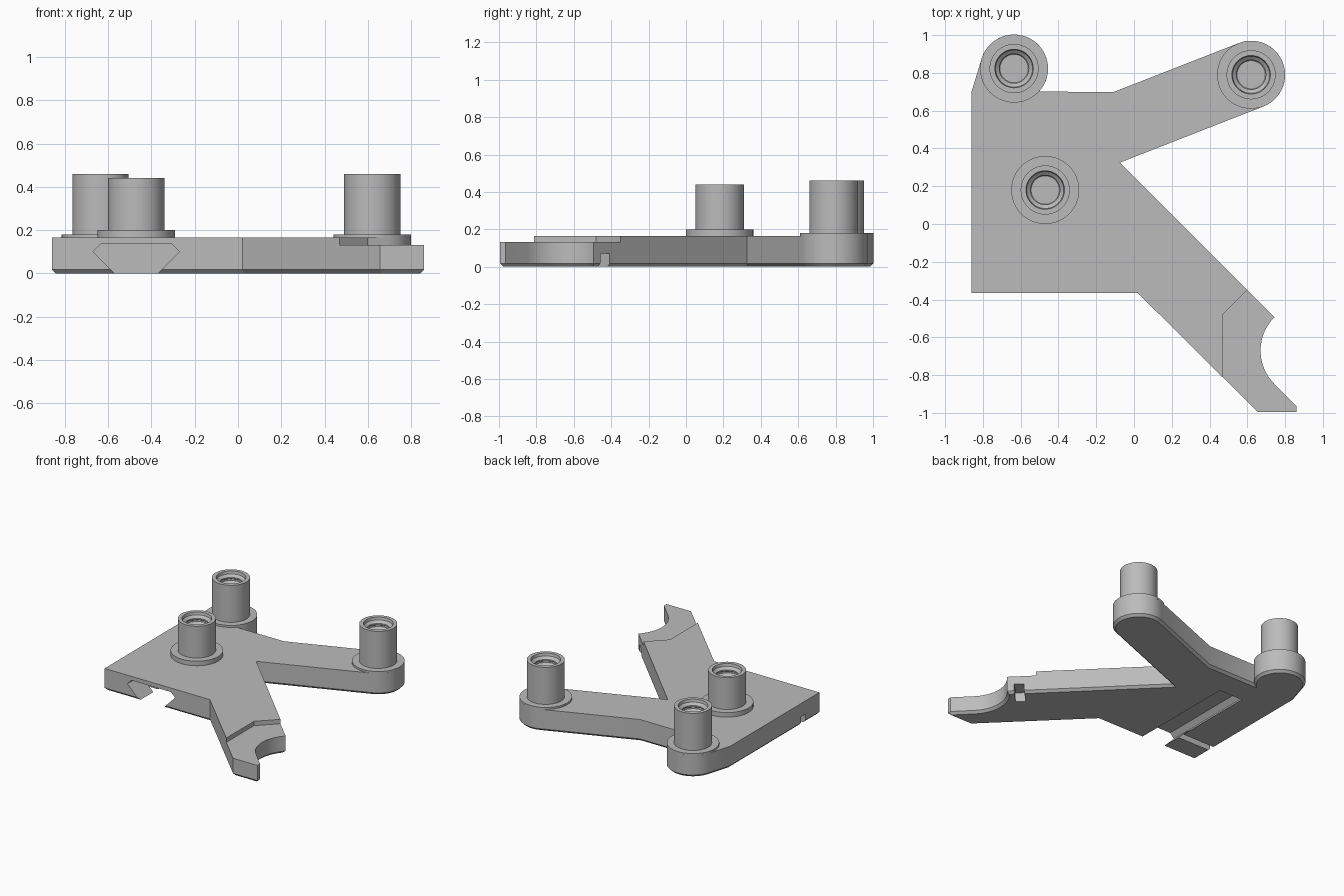
import bpy, bmesh, math
from mathutils import Matrix, Vector

if "Cube" in bpy.data.objects:
    bpy.data.objects.remove(bpy.data.objects["Cube"])

grey = bpy.data.materials.new("matte grey")
grey.diffuse_color = (0.5, 0.5, 0.5, 1)
grey.use_nodes = True
grey.node_tree.nodes["Principled BSDF"].inputs["Base Color"].default_value = grey.diffuse_color


def make_object(name, bm):
    bmesh.ops.recalc_face_normals(bm, faces=bm.faces[:])
    mesh = bpy.data.meshes.new(name)
    bm.to_mesh(mesh)
    bm.free()
    mesh.materials.append(grey)
    ob = bpy.data.objects.new(name, mesh)
    bpy.context.collection.objects.link(ob)
    return ob


def arc(cx, cy, r, a0, a1, n):
    angles = [math.radians(a0 + (a1 - a0) * i / n) for i in range(n + 1)]
    return [(cx + r * math.cos(a), cy + r * math.sin(a)) for a in angles]


def prism(name, pts, z0, z1, chamfer=0):
    """Extrude an outline upward, with an optional chamfer round the bottom."""
    bm = bmesh.new()
    base = bm.faces.new([bm.verts.new((x, y, z0)) for x, y in pts])
    rim = base.edges[:]
    top = bmesh.ops.extrude_face_region(bm, geom=[base], use_keep_orig=True)["geom"]
    bmesh.ops.translate(bm, vec=(0, 0, z1 - z0),
                        verts=[v for v in top if isinstance(v, bmesh.types.BMVert)])
    bmesh.ops.recalc_face_normals(bm, faces=bm.faces[:])
    if chamfer:
        bmesh.ops.bevel(bm, geom=rim, offset=chamfer, segments=1, affect='EDGES')
    return make_object(name, bm)


def cut(target, cutter):
    cutter.hide_render = True
    mod = target.modifiers.new("cut", 'BOOLEAN')
    mod.operation, mod.solver, mod.object = 'DIFFERENCE', 'EXACT', cutter
    bpy.context.view_layer.objects.active = target
    bpy.ops.object.modifier_apply(modifier=mod.name)
    bpy.data.objects.remove(cutter)


def smooth(ob):
    bpy.ops.object.select_all(action='DESELECT')
    ob.select_set(True)
    bpy.context.view_layer.objects.active = ob
    bpy.ops.object.shade_smooth_by_angle(angle=math.radians(30))


# Base plate with two rounded lugs and a forked arm
outline = [(-0.86, -0.365), (0.02, -0.365), (0.655, -0.995), (0.86, -0.995), (0.86, -0.965)]
outline += arc(0.92, -0.67, 0.25, 225, 135, 16)
outline += [(-0.075, 0.325)]
outline += arc(0.62, 0.79, 0.18, -69, 111, 32)
outline += [(-0.105, 0.70)]
outline += arc(-0.635, 0.823, 0.18, -43, 161, 36)
outline += [(-0.86, 0.70)]
plate = prism("base_plate", outline, 0, 0.165, 0.018)

# Lowered step at the arm tip
cut(plate, prism("step_cutter", [(0.47, -1.2), (1.2, -1.2), (1.2, -0.25), (0.70, -0.25), (0.47, -0.48)], 0.132, 0.3))

# Undercut channel along the underside, open at the front
bm = bmesh.new()
section = [(-0.60, -0.03), (-0.34, -0.03), (-0.34, 0.03), (-0.27, 0.10),
           (-0.305, 0.135), (-0.635, 0.135), (-0.67, 0.10), (-0.60, 0.03)]
section = [(-0.54, -0.03), (-0.40, -0.03)] + section[3:7]
face = bm.faces.new([bm.verts.new((x, -0.5, z)) for x, z in section])
ext = bmesh.ops.extrude_face_region(bm, geom=[face], use_keep_orig=True)["geom"]
bmesh.ops.translate(bm, vec=(0, 0.99, 0), verts=[v for v in ext if isinstance(v, bmesh.types.BMVert)])
cut(plate, make_object("channel_cutter", bm))


# Small slots: one in the left side, one square to the arm edge
def box_cutter(name, centre, size, angle):
    bm = bmesh.new()
    bmesh.ops.create_cube(bm, size=1, matrix=Matrix.Translation(Vector(centre))
                          @ Matrix.Rotation(math.radians(angle), 4, 'Z')
                          @ Matrix.Diagonal((*size, 1)))
    return make_object(name, bm)


cut(plate, box_cutter("side_slot_cutter", (-0.75, -0.17, 0.01), (0.38, 0.055, 0.11), 0))
cut(plate, box_cutter("arm_slot_cutter", (0.68, -0.435, 0.01), (0.24, 0.07, 0.12), 45))
smooth(plate)


# Threaded standoffs, each turned from one profile
def standoff(name, x, y, z0, z1, top):
    floor = top - 0.25
    prof = [(0.18, z0), (0.18, z1), (0.13, z1), (0.13, top), (0.102, top), (0.098, top - 0.02)]
    for i in range(4):
        z = top - 0.025 - i * 0.05
        prof += [(0.078, z - 0.012), (0.078, z - 0.022), (0.098, z - 0.034), (0.098, z - 0.045)]
    prof += [(0.075, floor), (0, floor)]
    bm = bmesh.new()
    verts = [bm.verts.new((r, 0, z)) for r, z in prof]
    edges = [bm.edges.new(p) for p in zip(verts, verts[1:])]
    bmesh.ops.spin(bm, geom=verts + edges, axis=(0, 0, 1), cent=(0, 0, 0),
                   angle=2 * math.pi, steps=48, use_duplicate=False)
    bmesh.ops.remove_doubles(bm, verts=bm.verts[:], dist=0.0005)
    ob = make_object(name, bm)
    # Make sure the outer wall faces outward
    wall = max(ob.data.polygons, key=lambda p: p.center.xy.length)
    if wall.normal.xy.dot(wall.center.xy) < 0:
        ob.data.flip_normals()
    ob.location = (x, y, 0)
    smooth(ob)


standoff("left_rear_standoff", -0.635, 0.823, 0.165, 0.18, 0.46)
standoff("right_rear_standoff", 0.62, 0.79, 0.165, 0.18, 0.46)
standoff("centre_standoff", -0.47, 0.18, 0.165, 0.20, 0.44)
